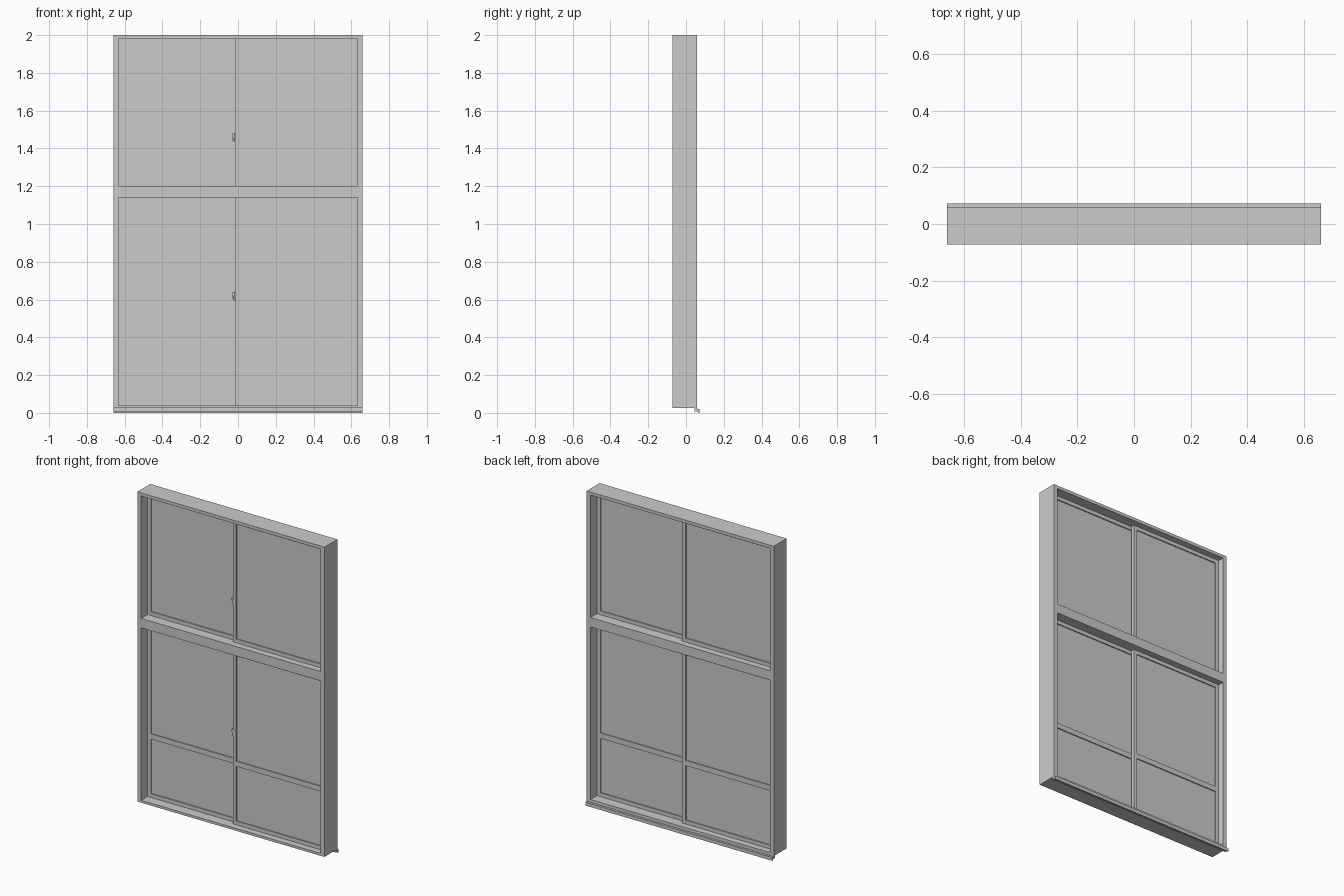
import bpy, bmesh, math

if "Cube" in bpy.data.objects:
    bpy.data.objects.remove(bpy.data.objects["Cube"])

FRONT, BACK = -0.072, 0.058          # frame depth
MID = (FRONT + BACK) / 2             # plane where the two sashes meet
SASH = 0.024                         # sash thickness
X_OUT, X_IN = 0.66, 0.633            # frame half widths
RAIL = 0.024                         # sash rail and stile width


def finish(name, bm):
    bmesh.ops.recalc_face_normals(bm, faces=bm.faces)
    mesh = bpy.data.meshes.new(name)
    bm.to_mesh(mesh)
    bm.free()
    ob = bpy.data.objects.new(name, mesh)
    bpy.context.collection.objects.link(ob)
    return ob


def box(name, x, y, z):
    bm = bmesh.new()
    bmesh.ops.create_cube(bm, size=1)
    for v in bm.verts:
        v.co = [r[0] + (c + 0.5) * (r[1] - r[0]) for c, r in zip(v.co, (x, y, z))]
    return finish(name, bm)


def panel(name, xs, zs, holes, y0, y1):
    """Slab on a grid of cells, leaving out the cells listed in holes."""
    bm = bmesh.new()
    grid = [[bm.verts.new((x, y0, z)) for z in zs] for x in xs]
    for i in range(len(xs) - 1):
        for j in range(len(zs) - 1):
            if (i, j) not in holes:
                bm.faces.new((grid[i][j], grid[i + 1][j], grid[i + 1][j + 1], grid[i][j + 1]))
    ext = bmesh.ops.extrude_face_region(bm, geom=bm.faces[:], use_keep_orig=True)
    for v in ext["geom"]:
        if isinstance(v, bmesh.types.BMVert):
            v.co.y = y1
    return finish(name, bm)


def extrude_profile(name, points, axis, a, b):
    """Closed profile swept along x or y between a and b."""
    place = (lambda p, t: (t, p[0], p[1])) if axis == "x" else (lambda p, t: (p[0], t, p[1]))
    bm = bmesh.new()
    ends = [[bm.verts.new(place(p, t)) for p in points] for t in (a, b)]
    n = len(points)
    for ring in ends:
        bm.faces.new(ring)
    for i in range(n):
        j = (i + 1) % n
        bm.faces.new((ends[0][i], ends[0][j], ends[1][j], ends[1][i]))
    return finish(name, bm)


# outer frame with two openings and a transom between them
panel("window_frame", [-X_OUT, -X_IN, X_IN, X_OUT],
      [0.025, 0.04, 1.14, 1.2, 1.98, 2.0], {(1, 1), (1, 3)}, FRONT, BACK)

# drip sill along the lower back edge
extrude_profile("drip_sill", [(0.045, 0.025), (0.058, 0.025), (0.058, 0.021), (0.072, 0.021),
                              (0.072, 0.0), (0.066, 0.0), (0.066, 0.008), (0.045, 0.008)],
                "x", -X_OUT, X_OUT)

for level, z0, z1, mid_rail, lock_z in (("lower", 0.04, 1.14, (0.412, 0.445), 0.62),
                                        ("upper", 1.2, 1.98, (), 1.46)):
    # sliding sashes: left one behind, right one in front, overlapping at the middle
    for side, xa, xb, y0 in (("left", -X_IN, 0.015, MID), ("right", -0.015, X_IN, MID - SASH)):
        zs = [z0, z0 + RAIL, *mid_rail, z1 - RAIL, z1]
        holes = {(1, j) for j in range(1, len(zs) - 1, 2)}
        panel(f"{level}_{side}_sash", [xa, xa + RAIL, xb - RAIL, xb], zs, holes, y0, y0 + SASH)
        box(f"{level}_{side}_glass", (xa + RAIL / 2, xb - RAIL / 2),
            (y0 + 0.007, y0 + SASH - 0.007), (z0 + RAIL / 2, z1 - RAIL / 2))

    # lock on the left sash: base plate, crescent cam and lever
    box(f"{level}_lock_base", (-0.028, -0.016), (MID - 0.008, MID), (lock_z - 0.018, lock_z + 0.02))
    cam = [(-0.018 + 0.014 * math.cos(a), lock_z + 0.008 + 0.014 * math.sin(a))
           for a in [math.pi * (0.5 + i / 8) for i in range(9)]]
    extrude_profile(f"{level}_lock_cam", cam, "y", MID - 0.016, MID - 0.008)
    box(f"{level}_lock_lever", (-0.026, -0.018), (MID - 0.018, MID - 0.012),
        (lock_z - 0.024, lock_z + 0.004))
